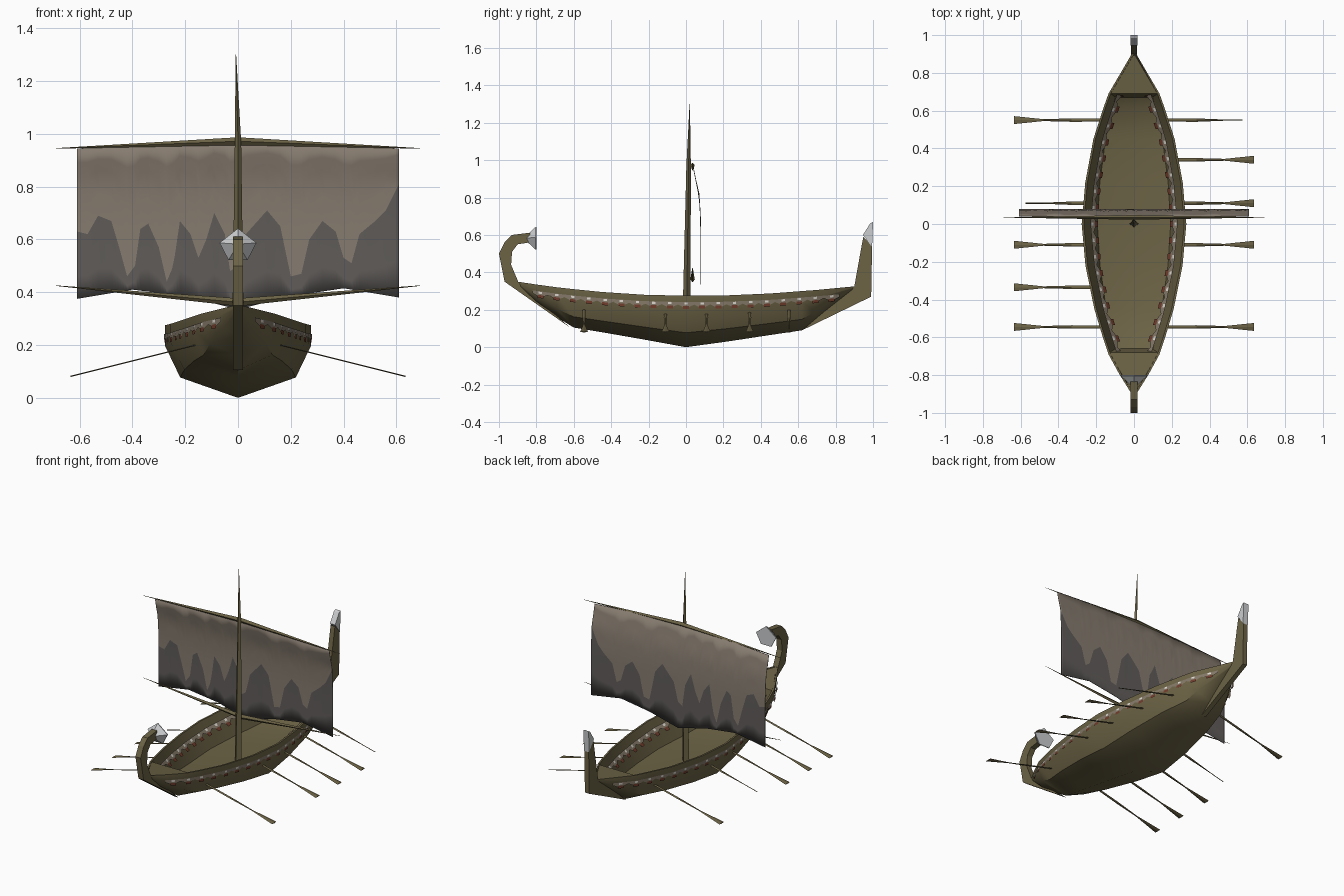
import bpy, bmesh
from mathutils import Vector

if "Cube" in bpy.data.objects:
    bpy.data.objects.remove(bpy.data.objects["Cube"])


def material(name, r, g, b):
    m = bpy.data.materials.new(name)
    m.use_nodes = True
    m.diffuse_color = (r, g, b, 1)
    m.node_tree.nodes["Principled BSDF"].inputs["Base Color"].default_value = (r, g, b, 1)
    return m


WOOD = material("olive wood", .15, .125, .06)
CLOTH = material("sail cloth", .24, .20, .16)
STAIN = material("stained cloth", .115, .106, .10)
STONE = material("pale grey", .60, .61, .62)
TRIM = material("trim tan", .23, .19, .14)
RED = material("dull red", .16, .045, .025)
WHITE = material("off white", .72, .68, .62)

X, Y, Z = Vector((1, 0, 0)), Vector((0, 1, 0)), Vector((0, 0, 1))


def finish(name, bm, mats, smooth=None):
    bmesh.ops.remove_doubles(bm, verts=bm.verts, dist=.0002)
    bmesh.ops.recalc_face_normals(bm, faces=bm.faces)
    mesh = bpy.data.meshes.new(name)
    bm.to_mesh(mesh)
    bm.free()
    ob = bpy.data.objects.new(name, mesh)
    bpy.context.collection.objects.link(ob)
    for m in mats:
        mesh.materials.append(m)
    if smooth:
        bpy.ops.object.select_all(action="DESELECT")
        ob.select_set(True)
        bpy.context.view_layer.objects.active = ob
        bpy.ops.object.shade_smooth_by_angle(angle=smooth)
    return ob


def loft(name, rings, mat, smooth=None):
    """Skin closed rings of equal length and cap both ends."""
    bm = bmesh.new()
    rows = [[bm.verts.new(p) for p in ring] for ring in rings]
    n = len(rows[0])
    for a, b in zip(rows, rows[1:]):
        for i in range(n):
            j = (i + 1) % n
            bm.faces.new((a[i], a[j], b[j], b[i]))
    bm.faces.new(rows[0])
    bm.faces.new(rows[-1])
    return finish(name, bm, [mat], smooth)


def spar(name, path, u, v, mat=WOOD):
    """Four sided tapered pole; path items are (x, y, z, half u, half v)."""
    rings = []
    for x, y, z, a, b in path:
        c = Vector((x, y, z))
        rings.append([c + u * a, c + v * b, c - u * a, c - v * b])
    return loft(name, rings, mat)


def slab(name, outline, half, mat):
    """Side profile of (y, z) points given a thickness across x."""
    return loft(name, [[(s * half, y, z) for y, z in outline] for s in (-1, 1)], mat)


def lerp(table, t, col=1):
    for a, b in zip(table, table[1:]):
        if t <= b[0]:
            return a[col] + (b[col] - a[col]) * (t - a[0]) / (b[0] - a[0])
    return table[-1][col]


# Hull stations: y, half width, gunwale height, keel height
stations = [(-.9, .012, .35, .33), (-.8, .075, .335, .235), (-.69, .135, .32, .16),
            (-.6, .165, .31, .105), (-.45, .21, .295, .08), (-.22, .257, .28, .04),
            (0, .277, .275, 0), (.22, .258, .277, .03), (.45, .215, .287, .065),
            (.62, .16, .3, .09), (.69, .135, .305, .145), (.9, .012, .325, .31)]


def floor_height(g, k):
    return min(max(.1, k + .04), g - .005)


rings = []
for y, w, g, k in stations:
    d, f = g - k, floor_height(g, k)
    outer = [(w, g), (w, g - .28 * d), (.79 * w, k + .28 * d), (0, k)]
    inner = [(0, f), (.7 * w, min(f + .02, g)), (w - .011, g)]
    section = outer + [(-x, z) for x, z in outer[-2::-1]]
    section += [(-x, z) for x, z in inner[::-1]] + inner[1:]
    rings.append([(x, y, z) for x, z in section])
loft("hull", rings, WOOD, .7)

# Small raised decks with bulkheads at both ends
for name, edge, tip in (("bow_deck", -.68, -.89), ("stern_deck", .69, .89)):
    w, g, k = (lerp(stations, edge, c) for c in (1, 2, 3))
    f, tip_z = floor_height(g, k), lerp(stations, tip, 2) - .003
    lean = .02 if edge < 0 else -.02
    loft(name, [[(s * (w - .006), edge, g - .003), (s * .008, tip, tip_z),
                 (s * .008, tip, tip_z - .01), (s * w * .7, edge + lean, f)]
                for s in (-1, 1)], WOOD)

# Curled bow post with flared finial
slab("bow_post", [(-.62, .105), (-.97, .35), (-1, .5), (-.97, .56), (-.93, .6),
                  (-.835, .612), (-.835, .56), (-.9, .55), (-.93, .51), (-.935, .44),
                  (-.895, .345)], .018, WOOD)
finial = [(0, .06), (.07, .005), (.036, -.06), (-.036, -.06), (-.07, .005)]
loft("bow_finial", [[(x * s, y, .582 + z * s) for x, z in finial]
                    for y, s in ((-.85, .3), (-.805, 1), (-.8, 1))], STONE)

# Straight stern post with pale tip
slab("stern_post", [(.62, .09), (.99, .27), (.995, .54), (.948, .59), (.935, .52),
                    (.9, .325)], .015, WOOD)
slab("stern_tip", [(.995, .535), (1, .67), (.985, .662), (.946, .6)], .018, STONE)

# Mast and the two yards
spar("mast", [(0, .002, .1, .024, .022), (0, .014, .97, .012, .012),
              (-.008, .02, 1.3, .001, .001)], X, Y)
for name, mid, end in (("upper_yard", .972, .945), ("lower_yard", .362, .425)):
    spar(name, [(-.69, .035, end, .001, .001), (0, .035, mid, .012, .015),
                (.69, .035, end, .001, .001)], Y, Z)

# Sail: the stain's upper edge, the lower hem and the billow
stain = [(-.61, .63), (-.57, .62), (-.53, .69), (-.48, .67), (-.45, .57), (-.42, .46),
         (-.39, .5), (-.37, .64), (-.34, .66), (-.3, .57), (-.27, .44), (-.245, .5),
         (-.22, .67), (-.18, .62), (-.15, .53), (-.12, .6), (-.09, .7), (-.05, .62),
         (-.03, .48), (0, .5), (.03, .62), (.11, .71), (.16, .65), (.2, .46), (.24, .47),
         (.27, .6), (.32, .67), (.37, .63), (.4, .53), (.43, .51), (.46, .62),
         (.52, .67), (.56, .71), (.61, .81)]
hem = [(-.61, .375), (-.4, .41), (-.2, .385), (0, .335), (.2, .385), (.4, .415), (.61, .38)]
billow = [(.3, .08), (.68, .08), (.82, .072), (.9, .052), (.985, .036)]
bm = bmesh.new()
UPPER, LOWER = 6, 3
columns = []
for i in range(123):
    x = -.61 + i * .01
    top, edge, low = .978 - abs(x) * .055, lerp(stain, x), lerp(hem, x)
    zs = [top + (edge - top) * j / UPPER for j in range(UPPER)]
    zs += [edge + (low - edge) * j / LOWER for j in range(LOWER + 1)]
    columns.append([bm.verts.new((x, lerp(billow, z), z)) for z in zs])
for a, b in zip(columns, columns[1:]):
    for j in range(UPPER + LOWER):
        face = bm.faces.new((a[j], a[j + 1], b[j + 1], b[j]))
        face.material_index = int(j >= UPPER)
sail = finish("sail", bm, [CLOTH, STAIN], .7)
thick = sail.modifiers.new("thickness", "SOLIDIFY")
thick.thickness = .003

# Scalloped trim below the gunwale, on both faces of each side
bm = bmesh.new()


def patch(side, off, y0, y1, tops, bottoms, index):
    pts = []
    for y, drop in ((y0, tops[0]), (y1, tops[1]), (y1, bottoms[1]), (y0, bottoms[0])):
        w, g = lerp(stations, y), lerp(stations, y, 2)
        slope = drop * 1.0 if off < 0 else 0
        pts.append(bm.verts.new((side * (w + off - slope), y, g - drop)))
    bm.faces.new(pts).material_index = index


STEP = .0865
for side in (-1, 1):
    for off in (.003, -.012):
        for i in range(19):
            y = (i - 9.5) * STEP
            h = STEP / 2
            patch(side, off, y, y + h, (.034, .034), (.048, .068), 0)
            patch(side, off, y + h, y + STEP, (.034, .034), (.068, .048), 0)
            more = .002 if off > 0 else -.002
            patch(side, off + more, y + h - .016, y + h + .016, (.054, .054), (.07, .07), 1)
            patch(side, off + more, y + h - .009, y + h + .009, (.036, .036), (.047, .047), 2)
finish("shield_trim", bm, [TRIM, RED, WHITE])

# Oars: flat blades, and one turned edge-on per side
oars = {1: (-.545, -.11, .11, .34, .55), -1: (-.545, -.335, -.11, .11, .55)}
edge_on = {1: .55, -1: .11}
for side, places in oars.items():
    for n, y in enumerate(places):
        reach = lerp(stations, y) - .02
        thin = y == edge_on[side]
        shape = [(reach, .008), (.33, .009), (.48, .005), (.575 if thin else .635, .021)]
        path = [(side * x, y, .24 - .25 * x, .003 if thin and x > .4 else a, .0025)
                for x, a in shape]
        label = "left" if side > 0 else "right"
        spar(f"{label}_oar_{n + 1}", path, Y, Z)
